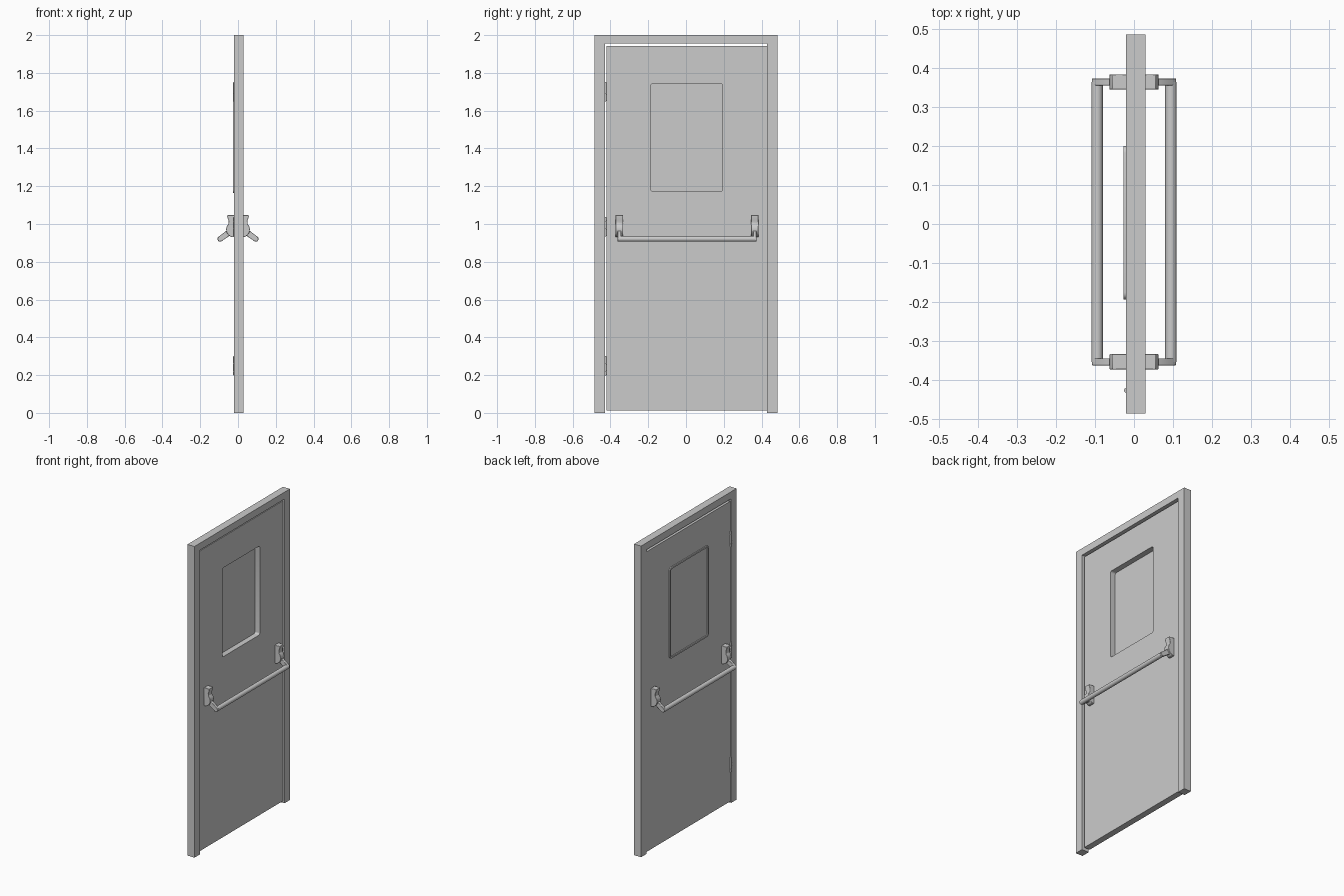
import bpy, bmesh, math
from mathutils import Matrix, Vector

if "Cube" in bpy.data.objects:
    bpy.data.objects.remove(bpy.data.objects["Cube"])

CY = 0.0035   # centre of the door leaf in y
ACROSS = Matrix(((0, 0, 1, 0), (1, 0, 0, 0), (0, 1, 0, 0), (0, 0, 0, 1)))   # outline in y/z, depth in x
SIDE = Matrix(((1, 0, 0, 0), (0, 0, -1, 0), (0, 1, 0, 0), (0, 0, 0, 1)))    # outline in x/z, depth in y


def rect(y0, y1, z0, z1, r=0.0, n=5):
    """Rectangle outline, with rounded corners if r > 0."""
    if r == 0:
        return [(y0, z0), (y1, z0), (y1, z1), (y0, z1)]
    pts = []
    for k, (cy, cz) in enumerate([(y1 - r, z1 - r), (y0 + r, z1 - r), (y0 + r, z0 + r), (y1 - r, z0 + r)]):
        for i in range(n + 1):
            a = math.pi / 2 * (k + i / n)
            pts.append((cy + r * math.cos(a), cz + r * math.sin(a)))
    return pts


def plate(name, loops, centre, thickness, matrix, bevel=0.0):
    """Extruded flat outline; further loops become holes."""
    cu = bpy.data.curves.new(name, 'CURVE')
    cu.dimensions = '2D'
    cu.fill_mode = 'BOTH'
    cu.extrude = thickness / 2
    for loop in loops:
        sp = cu.splines.new('POLY')
        sp.points.add(len(loop) - 1)
        for p, (a, b) in zip(sp.points, loop):
            p.co = (a, b, 0, 1)
        sp.use_cyclic_u = True
    tmp = bpy.data.objects.new(name, cu)
    bpy.context.collection.objects.link(tmp)
    bpy.context.view_layer.update()
    me = bpy.data.meshes.new_from_object(tmp.evaluated_get(bpy.context.evaluated_depsgraph_get()))
    bpy.data.objects.remove(tmp)
    bm = bmesh.new()
    bm.from_mesh(me)
    bmesh.ops.remove_doubles(bm, verts=bm.verts, dist=1e-5)
    bmesh.ops.dissolve_limit(bm, angle_limit=0.01, verts=bm.verts, edges=bm.edges)
    bm.transform(Matrix.Translation(centre) @ matrix)
    bmesh.ops.recalc_face_normals(bm, faces=bm.faces)
    bm.to_mesh(me)
    bm.free()
    ob = bpy.data.objects.new(name, me)
    bpy.context.collection.objects.link(ob)
    if bevel:
        m = ob.modifiers.new("soft_edges", 'BEVEL')
        m.width, m.segments, m.limit_method = bevel, 2, 'ANGLE'
    smooth(ob)
    return ob


def smooth(ob):
    bpy.ops.object.select_all(action='DESELECT')
    ob.select_set(True)
    bpy.context.view_layer.objects.active = ob
    bpy.ops.object.shade_smooth_by_angle(angle=math.radians(35))


def rod(name, a, b, r, sides=24):
    """Cylinder from a to b."""
    a, b = Vector(a), Vector(b)
    d = b - a
    bpy.ops.mesh.primitive_cylinder_add(vertices=sides, radius=r, depth=d.length, location=(a + b) / 2,
                                        rotation=d.to_track_quat('Z', 'Y').to_euler())
    ob = bpy.context.object
    ob.name = name
    smooth(ob)


# door frame: two jambs and a head in one outline
plate("door_frame", [[(-0.485, 0), (-0.43, 0), (-0.43, 1.955), (0.43, 1.955), (0.43, 0),
                      (0.485, 0), (0.485, 2), (-0.485, 2)]], (0.005, 0, 0), 0.05, ACROSS)

# leaf with rounded window opening
window = rect(CY - 0.19, CY + 0.19, 1.172, 1.743, 0.012)
plate("door_leaf", [rect(-0.421, 0.428, 0.013, 1.942), window], (0, 0, 0), 0.04, ACROSS)

# glass near the hinge face, and its raised rim
plate("window_glass", [window], (-0.0175, 0, 0), 0.005, ACROSS)
plate("window_rim", [rect(CY - 0.197, CY + 0.197, 1.165, 1.75, 0.018),
                     rect(CY - 0.187, CY + 0.187, 1.175, 1.74, 0.01)], (-0.0225, 0, 0), 0.009, ACROSS)

# hinges: barrel split into knuckles, with caps
for z in (0.25, 0.985, 1.70):
    for i in range(5):
        z0 = z - 0.05 + i * 0.02
        rod("hinge_knuckle", (-0.019, -0.4265, z0 + 0.0005), (-0.019, -0.4265, z0 + 0.0195), 0.0065, 16)
    rod("hinge_pin", (-0.019, -0.4265, z - 0.052), (-0.019, -0.4265, z + 0.052), 0.004, 12)

# push bars on both faces
housing = [(0.019, 1.047), (0.056, 1.047), (0.057, 1.038), (0.050, 1.018), (0.050, 1.002), (0.059, 0.988),
           (0.063, 0.972), (0.060, 0.955), (0.050, 0.941), (0.035, 0.931), (0.019, 0.930)]
arm = [(0.036, 0.975), (0.058, 0.967), (0.101, 0.934), (0.108, 0.925), (0.107, 0.914),
       (0.099, 0.907), (0.088, 0.908), (0.036, 0.944)]
for s in (-1, 1):
    for y in (-0.353, 0.364):
        plate("bar_housing", [[(s * x, z) for x, z in housing]], (0, y, 0), 0.039, SIDE, 0.002)
        plate("bar_arm", [[(s * x, z) for x, z in arm]], (0, y, 0), 0.018, SIDE, 0.002)
    rod("push_bar", (s * 0.0945, -0.353, 0.921), (s * 0.0945, 0.364, 0.921), 0.0145)
